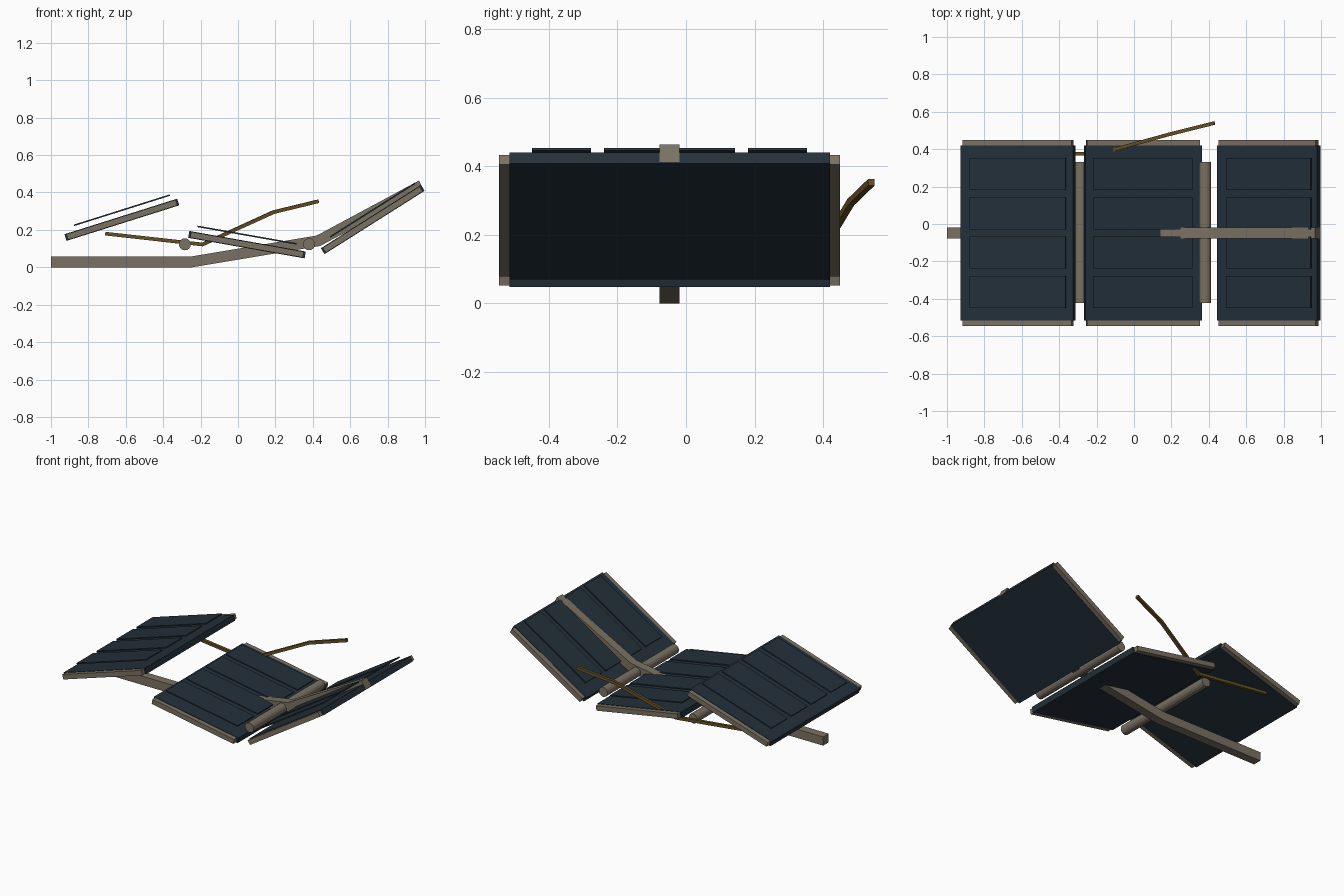
import bpy, bmesh, math
from mathutils import Vector, Matrix

if "Cube" in bpy.data.objects:
    bpy.data.objects.remove(bpy.data.objects["Cube"])

YC = -0.048  # centre line of panels and beam


def material(name, rgb):
    m = bpy.data.materials.new(name)
    m.diffuse_color = (*rgb, 1.0)
    m.use_nodes = True
    m.node_tree.nodes["Principled BSDF"].inputs["Base Color"].default_value = m.diffuse_color
    return m


SLATE = material("slate blue", (0.017, 0.029, 0.041))
TAN = material("weathered tan", (0.195, 0.165, 0.125))
BROWN = material("cable brown", (0.13, 0.08, 0.02))


def finish(bm, name, mat):
    bmesh.ops.recalc_face_normals(bm, faces=bm.faces)
    me = bpy.data.meshes.new(name)
    bm.to_mesh(me)
    bm.free()
    me.materials.append(mat)
    ob = bpy.data.objects.new(name, me)
    bpy.context.collection.objects.link(ob)
    return ob


def box(name, centre, size, pitch, mat):
    bm = bmesh.new()
    bmesh.ops.create_cube(bm, size=1)
    m = (Matrix.Translation(centre) @ Matrix.Rotation(-pitch, 4, 'Y')
         @ Matrix.Diagonal((*size, 1)))
    bmesh.ops.transform(bm, matrix=m, verts=bm.verts)
    return finish(bm, name, mat)


def square_tube(name, points, width, mat):
    """Sweep a square section with mitred joints along a path."""
    pts = [Vector(p) for p in points]
    dirs = [(b - a).normalized() for a, b in zip(pts, pts[1:])]
    bm = bmesh.new()
    rings = []
    for i, p in enumerate(pts):
        a, b = dirs[max(i - 1, 0)], dirs[min(i, len(dirs) - 1)]
        t = (a + b).normalized()
        side = Vector((0, 0, 1)).cross(t).normalized()
        up = t.cross(side) / t.dot(a)
        h = width / 2
        rings.append([bm.verts.new(p + side * u * h + up * v * h)
                      for u, v in ((-1, -1), (1, -1), (1, 1), (-1, 1))])
    for r, s in zip(rings, rings[1:]):
        for k in range(4):
            bm.faces.new((r[k], r[(k + 1) % 4], s[(k + 1) % 4], s[k]))
    bm.faces.new(rings[0])
    bm.faces.new(rings[-1])
    return finish(bm, name, mat)


# three tilted panels, each with two side rails and four raised cell plates
panels = [("left", -0.621, 0.254, 17.5),
          ("middle", 0.048, 0.121, -10.0),
          ("right", 0.720, 0.255, 32.3)]
for label, x, z, deg in panels:
    pitch = math.radians(deg)
    box(f"{label}_panel", (x, YC, z), (0.632, 0.934, 0.037), pitch, SLATE)
    for side, s in (("front", -1), ("back", 1)):
        box(f"{label}_{side}_rail", (x, YC + s * 0.481, z),
            (0.612, 0.032, 0.032), pitch, TAN)
    for i in range(4):
        box(f"{label}_cell_{i + 1}", (x, YC + (i - 1.5) * 0.21, z + 0.051),
            (0.537, 0.172, 0.008), pitch, SLATE)

# bent support beam
square_tube("support_beam", [(-1.0, YC, 0.029), (-0.247, YC, 0.029),
                             (0.43, YC, 0.142), (0.981, YC, 0.438)], 0.058, TAN)

# hinge rods between the panels
for label, x in (("left", -0.284), ("right", 0.38)):
    bm = bmesh.new()
    bmesh.ops.create_cone(bm, cap_ends=True, segments=16, radius1=0.032,
                          radius2=0.032, depth=0.755)
    m = Matrix.Translation((x, YC + 0.002, 0.123)) @ Matrix.Rotation(math.pi / 2, 4, 'X')
    bmesh.ops.transform(bm, matrix=m, verts=bm.verts)
    ob = finish(bm, f"{label}_hinge_rod", TAN)

# loose cable at the back
square_tube("loose_cable", [(-0.71, 0.378, 0.18), (-0.19, 0.375, 0.122),
                            (0.19, 0.48, 0.295), (0.43, 0.54, 0.353)], 0.019, BROWN)
